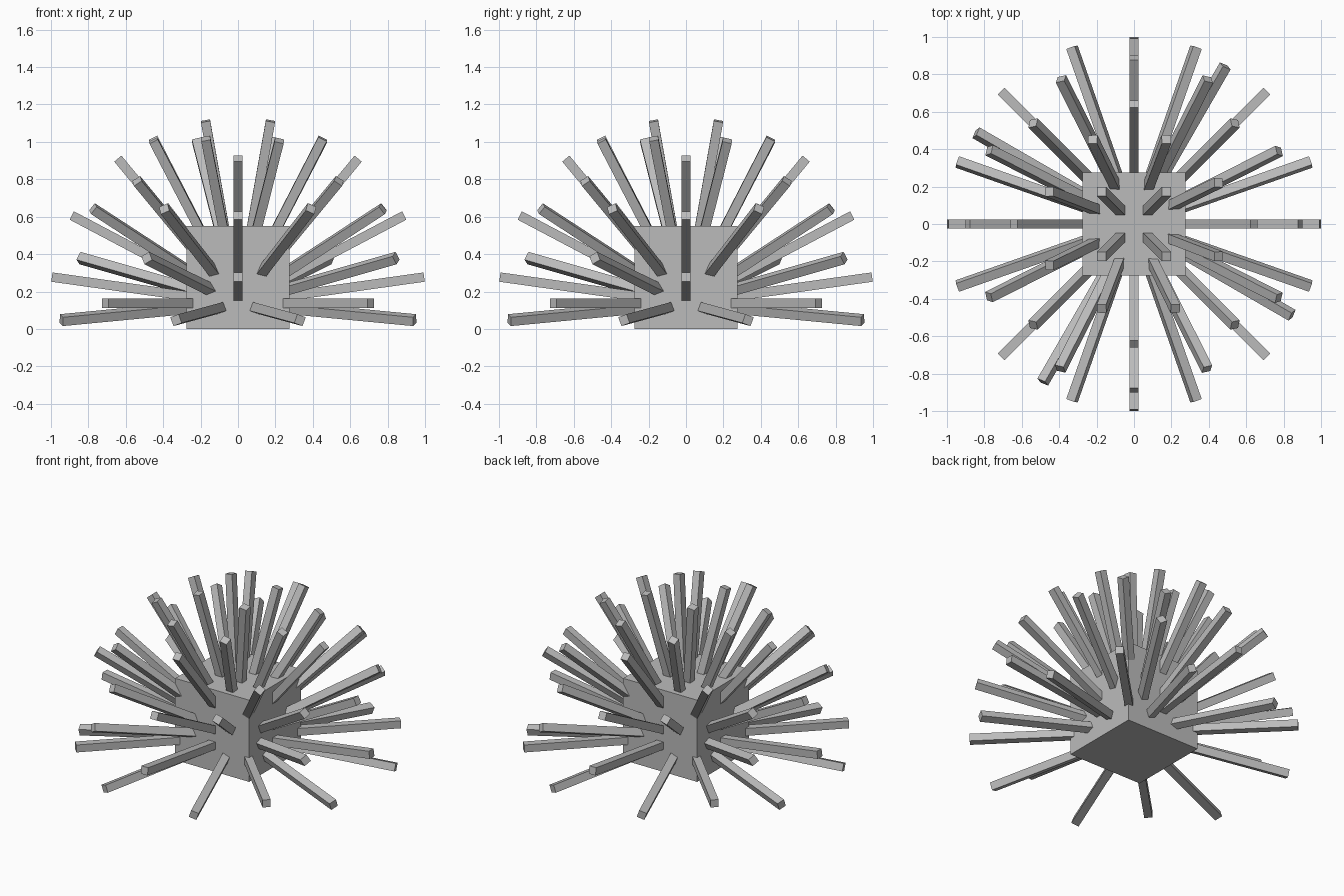
import bpy, math
from mathutils import Vector, Matrix

if "Cube" in bpy.data.objects:
    bpy.data.objects.remove(bpy.data.objects["Cube"], do_unlink=True)

HUB = 0.55                            # edge of the central block
CENTRE = Vector((0, 0, HUB / 4))      # point all spikes radiate from
WIDTH, INNER, TIP = 0.05, 0.1, 1.005  # spike thickness, start and end radius
UP = Vector((0, 0, 1))

grey = bpy.data.materials.new("plain_grey")
grey.use_nodes = True
colour = (0.5, 0.5, 0.5, 1)
grey.diffuse_color = colour
grey.node_tree.nodes["Principled BSDF"].inputs["Base Color"].default_value = colour


def box(name, matrix, size):
    """Flat-sided box of the given size, placed by a matrix."""
    bpy.ops.mesh.primitive_cube_add(size=1)
    obj = bpy.context.object
    obj.name = name
    obj.data.transform(Matrix.Diagonal((*size, 1)))
    obj.matrix_world = matrix
    obj.data.materials.append(grey)
    return obj


def spike(name, direction, level=False):
    """Square spike pointing outwards; level keeps its sides upright."""
    d = direction.normalized()
    if level:
        side = UP.cross(d).normalized()
        rot = Matrix((side, d.cross(side), d)).transposed()
    else:
        rot = UP.rotation_difference(d).to_matrix()
    place = Matrix.Translation(CENTRE + d * (INNER + TIP) / 2) @ rot.to_4x4()
    box(name, place, (WIDTH, WIDTH, TIP - INNER))


# Central block
box("hub", Matrix.Translation((0, 0, HUB / 2)), (HUB, HUB, HUB))

# Spikes of one quarter: name, direction, level sides
quarter = [
    ("axis_low_spike", (0, -0.99, 0.139), False),
    ("axis_mid_spike", (0, -0.885, 0.467), False),
    ("axis_high_spike", (0, -0.64, 0.77), False),
    ("corner_level_spike", (0.707, -0.707, 0), True),
    ("corner_mid_spike", (0.537, -0.537, 0.65), False),
    ("corner_top_spike", (0.173, -0.173, 0.97), False),
    ("drooping_spike_right", (0.33, -0.94, -0.09), False),
    ("drooping_spike_left", (-0.33, -0.94, -0.09), False),
    ("rising_spike_right", (0.39, -0.775, 0.505), False),
    ("rising_spike_left", (-0.395, -0.775, 0.505), False),
    ("shallow_spike", (-0.485, -0.84, 0.24), False),
    ("steep_spike_right", (0.22, -0.45, 0.865), False),
    ("steep_spike_left", (-0.172, -0.45, 0.875), False),
]

# Repeat the quarter around the block
for k in range(4):
    turn = Matrix.Rotation(k * math.pi / 2, 3, 'Z')
    for name, direction, level in quarter:
        spike(f"{name}_{k + 1}", turn @ Vector(direction), level)
